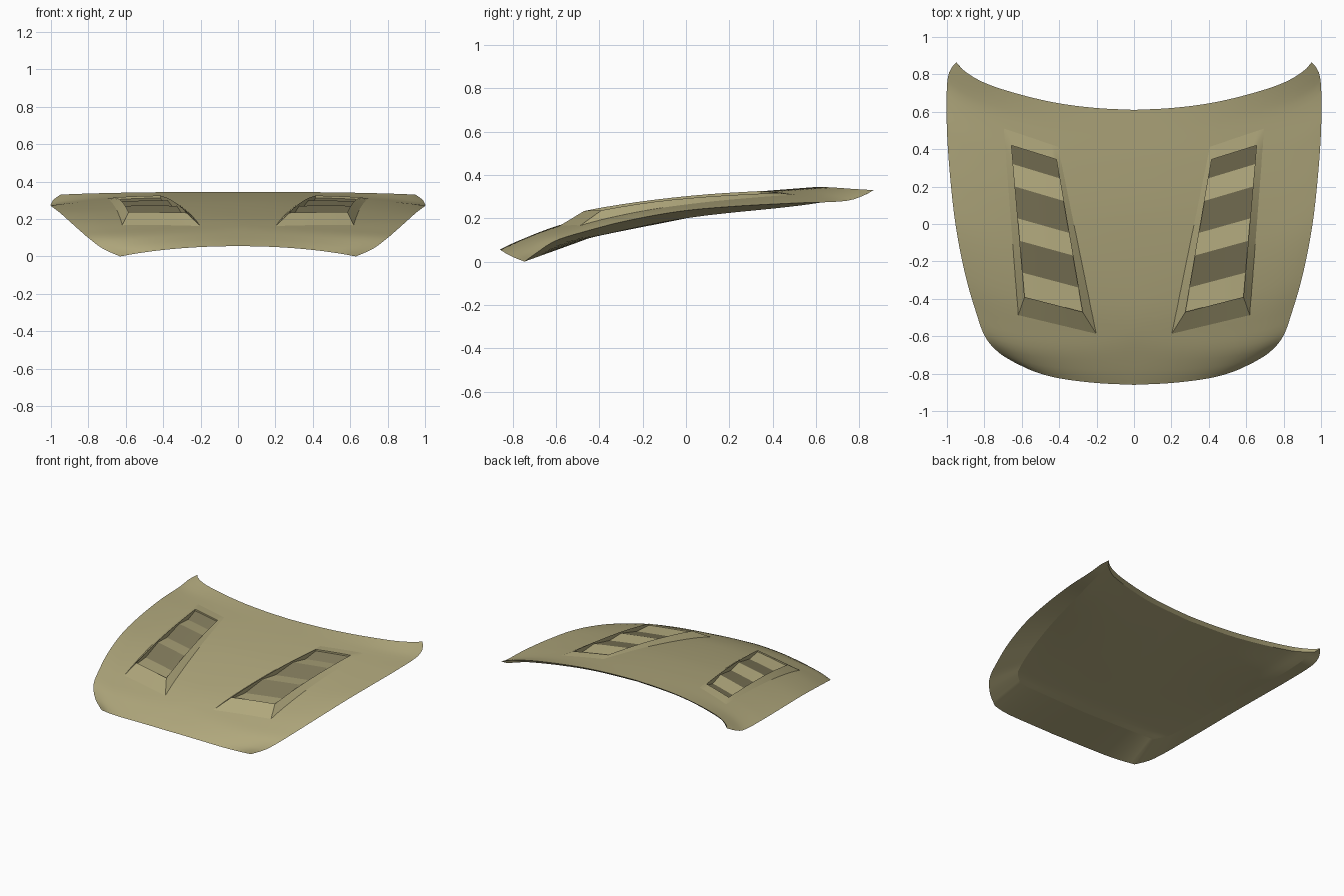
import bpy, bmesh
from mathutils import Vector
from mathutils.bvhtree import BVHTree

cube = bpy.data.objects.get("Cube")
if cube:
    bpy.data.objects.remove(cube)


def material(name, rgb):
    m = bpy.data.materials.new(name)
    m.use_nodes = True
    m.diffuse_color = (*rgb, 1)
    bsdf = m.node_tree.nodes["Principled BSDF"]
    bsdf.inputs["Base Color"].default_value = (*rgb, 1)
    bsdf.inputs["Roughness"].default_value = 0.6
    return m


paint = material("khaki paint", (0.43, 0.385, 0.2))
shade = material("dark louvre", (0.22, 0.195, 0.105))


def sample(pts, t):
    """Smooth curve through pts, at fraction t of its length."""
    pts = [Vector(p) for p in pts]
    lens = [(b - a).length for a, b in zip(pts, pts[1:])]
    d = t * sum(lens)
    k = 0
    while k < len(lens) - 1 and d > lens[k]:
        d -= lens[k]
        k += 1
    f = min(d / lens[k], 1)
    a, b = pts[k], pts[k + 1]

    def tangent(i):
        lo, hi = max(i - 1, 0), min(i + 1, len(pts) - 1)
        return (pts[hi] - pts[lo]) / sum(lens[lo:hi])

    ta, tb = tangent(k) * lens[k], tangent(k + 1) * lens[k]
    return (a * (2*f**3 - 3*f*f + 1) + ta * (f**3 - 2*f*f + f)
            + b * (3*f*f - 2*f**3) + tb * (f**3 - f*f))


N = 24   # columns per half
M = 48   # rows


def patch(front, side, rear, centre, crown):
    """Symmetric grid between four edge curves; crown(v) rounds each row."""
    F = [sample(front, i / N) for i in range(N + 1)]
    R = [sample(rear, i / N) for i in range(N + 1)]
    rows = []
    for j in range(M + 1):
        v = j / M
        S, C = sample(side, v), sample(centre, v)
        half = []
        for i in range(N + 1):
            u = i / N
            p = (F[i] * (1 - v) + R[i] * v + C * (1 - u) + S * u
                 - (F[0] * (1 - v) + R[0] * v) * (1 - u)
                 - (F[N] * (1 - v) + R[N] * v) * u)
            p.z = C.z + (S.z - C.z) * u ** crown(v)
            half.append(p)
        rows.append([Vector((-p.x, p.y, p.z)) for p in half[:0:-1]] + half)
    return rows


def finish(bm, name, mats, mirror=False):
    mesh = bpy.data.meshes.new(name)
    bm.to_mesh(mesh)
    bm.free()
    for m in mats:
        mesh.materials.append(m)
    ob = bpy.data.objects.new(name, mesh)
    bpy.context.collection.objects.link(ob)
    if mirror:
        ob.modifiers.new("Mirror", 'MIRROR').use_mirror_merge = False
    bpy.ops.object.select_all(action='DESELECT')
    ob.select_set(True)
    bpy.context.view_layer.objects.active = ob
    bpy.ops.object.shade_smooth_by_angle(angle=0.6)


def strips(bm, rows, closed=False, flip=False):
    """Quads between successive rows of points."""
    vs = [[bm.verts.new(p) for p in r] for r in rows]
    n = len(rows[0])
    faces = []
    for a, b in zip(vs, vs[1:]):
        for i in range(n if closed else n - 1):
            k = (i + 1) % n
            q = [a[i], a[k], b[k], b[i]]
            faces.append(bm.faces.new(q[::-1] if flip else q))
    return faces


def border(rows):
    return (rows[0] + [r[-1] for r in rows[1:]] + rows[-1][-2::-1]
            + [r[0] for r in rows[-2:0:-1]])


def skin_crown(v):
    """Round at the nose, flatter behind it, then fuller toward the rear."""
    return 2.1 - 4.5 * v if v < .2 else 1.2 + 1.8 * (v - .2)


# Edge curves of the outer skin
top = patch(
    [(0, -.86, .055), (.2, -.85, .05), (.4, -.825, .03), (.53, -.79, .01), (.63, -.745, 0)],
    [(.63, -.745, 0), (.72, -.69, .04), (.795, -.605, .095), (.845, -.47, .138), (.9, -.28, .187),
     (.95, -.03, .232), (.98, .22, .255), (1, .5, .27), (1, .74, .28), (.985, .82, .305), (.95, .865, .33)],
    [(0, .61, .345), (.2, .62, .345), (.4, .645, .34), (.6, .69, .34), (.8, .755, .335),
     (.91, .82, .33), (.95, .865, .33)],
    [(0, -.86, .055), (0, -.78, .093), (0, -.6, .163), (0, -.4, .215), (0, 0, .285),
     (0, .3, .32), (0, .61, .345)], skin_crown)

# Edge curves of the inner panel underneath
under = patch(
    [(0, -.53, .085), (.5, -.515, .085), (.6, -.51, .085)],
    [(.6, -.51, .085), (.69, -.42, .115), (.8, 0, .2), (.9, .55, .262), (.93, .83, .31)],
    [(0, .585, .325), (.4, .62, .322), (.8, .735, .318), (.93, .83, .31)],
    [(0, -.53, .085), (0, -.42, .115), (0, 0, .2), (0, .585, .325)], lambda v: 2)

# Vent outlines: front inner, front outer, rear outer, rear inner
footprint = [Vector(p) for p in [(.2, -.59), (.62, -.49), (.7, .52), (.405, .42)]]
opening = [Vector(p) for p in [(.275, -.47), (.585, -.39), (.655, .42), (.415, .345)]]
rise = [.04, .04, .01, .01]

# Outer skin with the two vent openings cut out
bm = bmesh.new()
strips(bm, top)
bm.normal_update()
tree = BVHTree.FromBMesh(bm)


def height(x, y):
    return tree.ray_cast(Vector((x, y, 2)), Vector((0, 0, -1)))[0].z


for s in (1, -1):
    quad = [Vector((p.x * s, p.y, 0)) for p in opening]
    sides = []
    for a, b in zip(quad, quad[1:] + quad[:1]):
        n = Vector((-(b - a).y, (b - a).x, 0)) * s
        sides.append((a, n))
        near = [f for f in bm.faces if .1 < f.calc_center_median().x * s < .8]
        geom = set(near) | {e for f in near for e in f.edges} | {v for f in near for v in f.verts}
        bmesh.ops.bisect_plane(bm, geom=list(geom), plane_co=a, plane_no=n)
    hole = [f for f in bm.faces
            if all((f.calc_center_median() - a).dot(n) > 0 for a, n in sides)]
    bmesh.ops.delete(bm, geom=hole, context='FACES')
finish(bm, "hood_skin", [paint])

# Underside flange and inner panel
bm = bmesh.new()
strips(bm, [border(top), border(under)], closed=True, flip=True)
finish(bm, "underside_flange", [paint])
bm = bmesh.new()
strips(bm, under, flip=True)
finish(bm, "underside_panel", [paint])

# Raised vent frames: sloped surround and inner wall
K = 10


def ring(quad, lift):
    out = []
    for c in range(4):
        d = (c + 1) % 4
        for i in range(K):
            p = quad[c].lerp(quad[d], i / K)
            h = lift[c] + (lift[d] - lift[c]) * i / K
            out.append((p.x, p.y, height(p.x, p.y) + h))
    return out


bm = bmesh.new()
strips(bm, [ring(footprint, [-.001] * 4), ring(opening, rise),
            ring(opening, [r - .04 for r in rise])], closed=True)
finish(bm, "vent_frame", [paint], mirror=True)

# Louvres: level slats alternating with dark risers
steps = [-.39, -.26, -.09, .03, .2, .32, .42]
bm = bmesh.new()
rows = []
for k, y in enumerate(steps):
    t = (y - steps[0]) / (steps[-1] - steps[0])
    a, b = opening[0].lerp(opening[3], t), opening[1].lerp(opening[2], t)
    depth = .035 if k % 2 else .012
    lift = rise[0] + (rise[2] - rise[0]) * t - depth
    rows.append([(p.x, p.y, height(p.x, p.y) + lift)
                 for p in (a.lerp(b, i / 6) for i in range(7))])
for k in range(len(rows) - 1):
    for f in strips(bm, rows[k:k + 2]):
        f.material_index = k % 2
finish(bm, "vent_louvres", [paint, shade], mirror=True)
